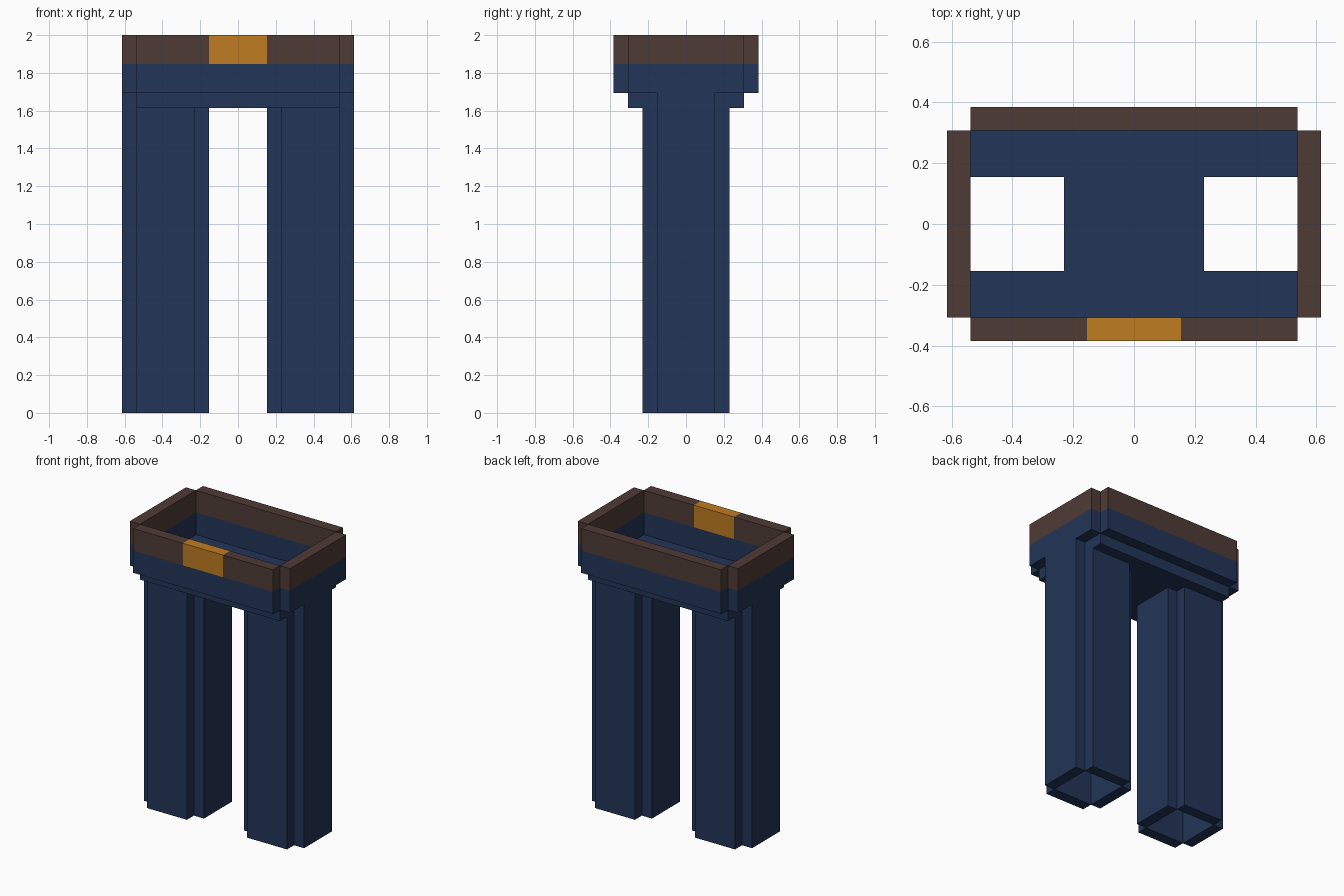
import bpy
import bmesh
from mathutils import Vector

U = 1 / 13  # one block; the model is 16 x 10 x 26 blocks

cube = bpy.data.objects.get("Cube")
if cube:
    bpy.data.objects.remove(cube, do_unlink=True)


def linear(c):
    c /= 255
    return c / 12.92 if c <= 0.04045 else ((c + 0.055) / 1.055) ** 2.4


def material(name, rgb):
    mat = bpy.data.materials.new(name)
    col = tuple(linear(c) for c in rgb) + (1.0,)
    mat.diffuse_color = col
    mat.use_nodes = True
    bsdf = mat.node_tree.nodes["Principled BSDF"]
    bsdf.inputs["Base Color"].default_value = col
    bsdf.inputs["Roughness"].default_value = 0.9
    return mat


DENIM = material("navy denim", (34, 53, 87))
LEATHER = material("brown leather", (79, 59, 53))
BRASS = material("golden buckle", (192, 124, 34))


def prism(name, outline, z0, z1, mats=(DENIM,), cuts=(), rule=None):
    """Extrude a floor outline (in blocks), slice it, colour its faces by a rule."""
    bm = bmesh.new()
    base = bm.faces.new([bm.verts.new((x, y, z0)) for x, y in outline])
    up = bmesh.ops.extrude_face_region(bm, geom=[base], use_keep_orig=True)
    verts = [g for g in up["geom"] if isinstance(g, bmesh.types.BMVert)]
    bmesh.ops.translate(bm, vec=(0, 0, z1 - z0), verts=verts)
    for co, no in cuts:
        bmesh.ops.bisect_plane(bm, geom=bm.verts[:] + bm.edges[:] + bm.faces[:],
                               plane_co=co, plane_no=no)
    bmesh.ops.recalc_face_normals(bm, faces=bm.faces[:])
    if rule:
        for f in bm.faces:
            f.material_index = rule(f.calc_center_median())
    bmesh.ops.scale(bm, vec=Vector((U, U, U)), verts=bm.verts[:])
    mesh = bpy.data.meshes.new(name)
    bm.to_mesh(mesh)
    bm.free()
    for m in mats:
        mesh.materials.append(m)
    obj = bpy.data.objects.new(name, mesh)
    bpy.context.collection.objects.link(obj)
    return obj


def rect(x0, x1, y0, y1):
    return [(x0, y0), (x1, y0), (x1, y1), (x0, y1)]


# Waist walls: denim below, leather belt on top
BELT_CUT = ((0, 0, 24), (0, 0, 1))


def belt(c):
    return 1 if c.z > 24 else 0


def belt_with_buckle(c):
    return 2 if c.z > 24 and abs(c.x) < 2 else belt(c)


prism("waist_front", rect(-7, 7, -5, -4), 22, 26, (DENIM, LEATHER, BRASS),
      [BELT_CUT, ((-2, 0, 0), (1, 0, 0)), ((2, 0, 0), (1, 0, 0))], belt_with_buckle)
prism("waist_back", rect(-7, 7, 4, 5), 22, 26, (DENIM, LEATHER), [BELT_CUT], belt)

# Seat: H-shaped plate open above each leg
seat = [(-7, -4), (7, -4), (7, -2), (3, -2), (3, 2), (7, 2),
        (7, 4), (-7, 4), (-7, 2), (-3, 2), (-3, -2), (-7, -2)]
prism("seat", seat, 21, 22)

# Side waist walls and hollow trouser legs
for side, s in (("left", 1), ("right", -1)):
    prism("waist_" + side, rect(7 * s, 8 * s, -4, 4), 22, 26,
          (DENIM, LEATHER), [BELT_CUT], belt)
    prism(side + "_leg_outer", rect(7 * s, 8 * s, -2, 2), 0, 22)
    prism(side + "_leg_inner", rect(2 * s, 3 * s, -2, 2), 0, 21)
    prism(side + "_leg_front", rect(3 * s, 7 * s, -3, -2), 0, 21)
    prism(side + "_leg_back", rect(3 * s, 7 * s, 2, 3), 0, 21)
